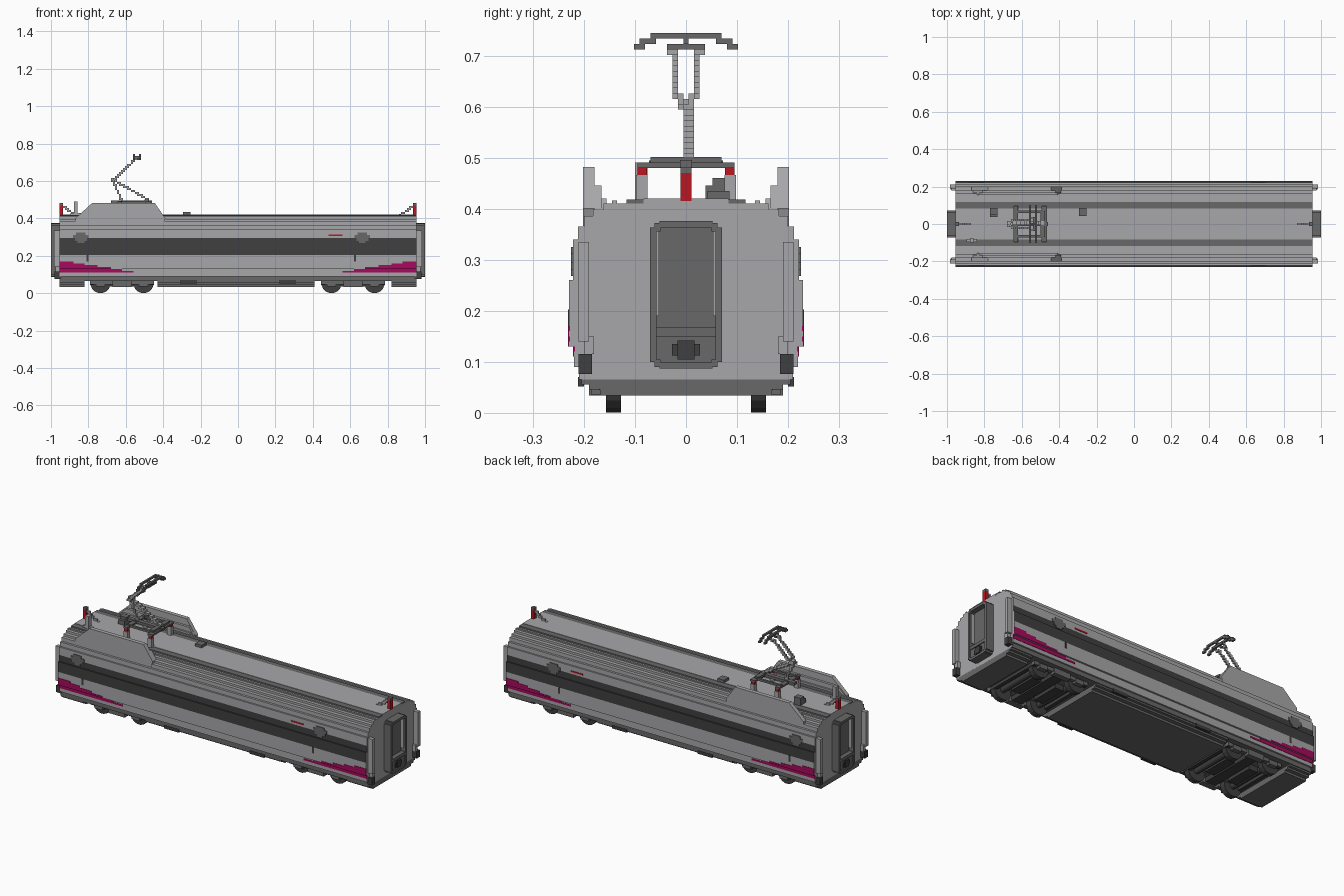
import bpy, bmesh, math
from mathutils import Vector, Matrix

cube = bpy.data.objects.get("Cube")
if cube:
    bpy.data.objects.remove(cube, do_unlink=True)


def material(name, col):
    m = bpy.data.materials.new(name)
    m.use_nodes = True
    m.diffuse_color = (*col, 1)
    bsdf = next(n for n in m.node_tree.nodes if n.type == 'BSDF_PRINCIPLED')
    bsdf.inputs["Base Color"].default_value = (*col, 1)
    bsdf.inputs["Roughness"].default_value = 0.7
    return m


LIGHT = material("light grey", (0.39, 0.39, 0.40))
DARK = material("dark grey", (0.14, 0.14, 0.14))
COAL = material("charcoal", (0.05, 0.05, 0.05))
PINK = material("magenta", (0.38, 0.003, 0.11))
RED = material("red", (0.50, 0.008, 0.015))
V = 0.0107  # block size of the stepped details


def finish(name, bm, *mats):
    bmesh.ops.recalc_face_normals(bm, faces=bm.faces)
    me = bpy.data.meshes.new(name)
    bm.to_mesh(me)
    bm.free()
    for m in mats:
        me.materials.append(m)
    ob = bpy.data.objects.new(name, me)
    bpy.context.collection.objects.link(ob)
    return ob


def add_box(bm, x0, x1, y0, y1, z0, z1):
    mat = Matrix.Translation(((x0 + x1) / 2, (y0 + y1) / 2, (z0 + z1) / 2))
    mat = mat @ Matrix.Diagonal((abs(x1 - x0), abs(y1 - y0), abs(z1 - z0), 1))
    bmesh.ops.create_cube(bm, size=1, matrix=mat)


def boxes(name, mat, items, mx=False, my=False):
    """One object of boxes, mirrored across x and/or y on request."""
    bm = bmesh.new()
    for x0, x1, y0, y1, z0, z1 in items:
        for sx in ((1, -1) if mx else (1,)):
            for sy in ((1, -1) if my else (1,)):
                add_box(bm, sx * x0, sx * x1, sy * y0, sy * y1, z0, z1)
    return finish(name, bm, mat)


def extrude(bm, pts, offset):
    """Closed prism from a list of 3D points."""
    face = bm.faces.new([bm.verts.new(p) for p in pts])
    res = bmesh.ops.extrude_face_region(bm, geom=[face], use_keep_orig=True)
    verts = [g for g in res["geom"] if isinstance(g, bmesh.types.BMVert)]
    bmesh.ops.translate(bm, verts=verts, vec=offset)


def block_line(name, mat, lines):
    """Stepped bars made of small blocks along straight lines."""
    cells = set()
    for a, b in lines:
        a, b = Vector(a), Vector(b)
        n = max(1, math.ceil((b - a).length / (V * 0.6)))
        for i in range(n + 1):
            p = a.lerp(b, i / n)
            cells.add(tuple(round(c / V) for c in p))
    bm = bmesh.new()
    for c in sorted(cells):
        add_box(bm, *[v for k in c for v in ((k - .5) * V, (k + .5) * V)])
    return finish(name, bm, mat)


# Body shell: stepped cross-section, (top height, half width) per layer
LAYERS = [(0.09, 0.21), (0.13, 0.219), (0.203, 0.229), (0.26, 0.229), (0.295, 0.221),
          (0.34, 0.221), (0.365, 0.212), (0.386, 0.20), (0.398, 0.182), (0.41, 0.162)]


def half_width(z):
    return next(w for top, w in LAYERS if z < top)


side, z = [], 0.065
for top, w in LAYERS:
    side += [(w, z), (w, top)]
    z = top
section = side + [(-y, h) for y, h in reversed(side)]
L = 0.955
bm = bmesh.new()
extrude(bm, [(-L, y, h) for y, h in section], (2 * L, 0, 0))
bm.normal_update()
for f in bm.faces:
    c = f.calc_center_median()
    if abs(f.normal.x) < 0.5:
        if 0.203 < c.z < 0.295 and abs(c.y) > 0.2:
            f.material_index = 1      # window band
        elif c.z < 0.09:
            f.material_index = 2      # sill and floor
finish("body_shell", bm, LIGHT, COAL, DARK)

# Underframe: deep centre box and end blocks, stepped inwards at the bottom
under = []
for x0, x1 in ((-0.43, 0.41), (-L, -0.82), (0.82, L)):
    for w, z0, z1 in ((0.168, 0.034, 0.046), (0.19, 0.046, 0.056), (0.205, 0.056, 0.07)):
        under.append((x0, x1, -w, w, z0, z1))
boxes("underframe", DARK, under)
boxes("underframe_vents", COAL, [(0.22, 0.31, 0.2, 0.212, 0.052, 0.07)], mx=True, my=True)

# Bogies: frame, crossbeams, motors, axles and wheels
for name, cx in (("left", 0.615), ("right", -0.62)):
    boxes(name + "_bogie_frame", DARK, [
        (cx - 0.17, cx + 0.17, 0.16, 0.18, 0.046, 0.066),
        (cx - 0.05, cx + 0.05, 0.16, 0.19, 0.034, 0.07),
        (cx - 0.14, cx - 0.09, 0.16, 0.185, 0.035, 0.06),
        (cx + 0.09, cx + 0.14, 0.16, 0.185, 0.035, 0.06)], my=True)
    boxes(name + "_bogie_beams", COAL, [
        (cx - 0.17, cx - 0.15, -0.17, 0.17, 0.045, 0.062),
        (cx + 0.15, cx + 0.17, -0.17, 0.17, 0.045, 0.062),
        (cx - 0.03, cx + 0.03, -0.17, 0.17, 0.04, 0.066),
        (cx - 0.10, cx - 0.045, -0.08, 0.08, 0.035, 0.066),
        (cx + 0.045, cx + 0.10, -0.08, 0.08, 0.035, 0.066)])
    bm = bmesh.new()
    for dx in (-0.115, 0.115):
        for y, r, depth in ((-0.142, 0.054, 0.03), (0.142, 0.054, 0.03), (0, 0.016, 0.28)):
            mat = Matrix.Translation((cx + dx, y, 0.054)) @ Matrix.Rotation(math.pi / 2, 4, 'X')
            bmesh.ops.create_cone(bm, cap_ends=True, segments=16, radius1=r, radius2=r,
                                  depth=depth, matrix=mat @ Matrix.Rotation(math.pi / 16, 4, 'Z'))
    finish(name + "_bogie_wheels", bm, COAL)

# Magenta flashes: stacked strips, shorter towards the top
flash = []
for i, start in enumerate((0.56, 0.62, 0.68, 0.75, 0.82, 0.88)):
    z0 = 0.11 + i * 0.01
    w = half_width(z0 + 0.005)
    flash.append((start, L, w - 0.002, w + 0.002, z0, z0 + 0.01))
boxes("magenta_flashes", PINK, flash, mx=True, my=True)

# Side emblems, small vertical marks and red marking
bm = bmesh.new()
for cx in (-0.84, 0.665):
    for sy in (1, -1):
        for hw, z0, z1 in ((0.018, 0.268, 0.28), (0.032, 0.28, 0.295),
                           (0.042, 0.295, 0.312), (0.025, 0.312, 0.325)):
            add_box(bm, cx - hw, cx + hw, sy * 0.219, sy * 0.225, z0, z1)
finish("side_emblems", bm, DARK)
boxes("side_marks", COAL, [(x, x + 0.012, 0.228, 0.231, 0.17, 0.203) for x in (-0.81, 0.62)], my=True)
boxes("red_markings", RED, [(0.485, 0.56, 0.22, 0.223, 0.306, 0.314)], my=True)

# Gangways: stepped frame, recessed door, light edge strips, coupler
boxes("gangway_frames", DARK, [
    (L, 1.0, 0.058, 0.071, 0.10, 0.363),
    (L, 1.0, 0.05, 0.062, 0.09, 0.105),
    (L, 1.0, 0.05, 0.062, 0.355, 0.372)], mx=True, my=True)
boxes("gangway_doors", DARK, [
    (L, 0.972, -0.06, 0.06, 0.10, 0.365),
    (L, 1.0, -0.052, 0.052, 0.362, 0.376),
    (L, 1.0, -0.052, 0.052, 0.087, 0.10),
    (L, 0.992, -0.06, 0.06, 0.10, 0.15),
    (L, 0.997, -0.06, 0.06, 0.15, 0.167)], mx=True)
boxes("gangway_edge_strips", LIGHT, [(0.97, 0.99, 0.053, 0.0585, 0.19, 0.357)], mx=True, my=True)
boxes("couplers", COAL, [
    (0.98, 1.0, -0.017, 0.017, 0.105, 0.142),
    (0.98, 0.997, -0.027, 0.027, 0.112, 0.135)], mx=True)

# Corner fairings and end lamps
boxes("corner_fairings", LIGHT, [
    (L - 0.01, 0.983, 0.19, 0.211, 0.14, 0.335),
    (L - 0.01, 0.975, 0.18, 0.20, 0.115, 0.15)], mx=True, my=True)
boxes("end_lamps", COAL, [(L - 0.01, 0.98, 0.184, 0.211, 0.076, 0.115)], mx=True, my=True)

# Roof: dark walkway strips, raised centre, ribs, equipment boxes
boxes("roof_strips", DARK, [(-L, L, 0.083, 0.117, 0.405, 0.418)], my=True)
boxes("roof_centre", LIGHT, [(-L, L, -0.083, 0.083, 0.405, 0.42)])
boxes("roof_ribs", LIGHT, [(-L, L, 0.135, 0.145, 0.405, 0.416)], my=True)
boxes("roof_boxes", DARK, [
    (-0.295, -0.255, 0.042, 0.085, 0.415, 0.435),
    (-0.77, -0.73, 0.052, 0.085, 0.415, 0.46),
    (-0.77, -0.73, 0.038, 0.06, 0.415, 0.445)])
boxes("roof_post", LIGHT, [(-0.878, -0.857, -0.10, -0.075, 0.415, 0.49),
                           (-0.895, -0.84, -0.095, -0.08, 0.415, 0.43)])

# Red end posts with stepped braces
boxes("end_posts", RED, [(0.936, L, -0.011, 0.011, 0.415, 0.47)], mx=True)
boxes("end_post_caps", DARK, [(0.936, L, -0.011, 0.011, 0.47, 0.482)], mx=True)
block_line("end_post_braces", LIGHT,
           [((s * 0.93, 0, 0.46), (s * 0.87, 0, 0.42)) for s in (1, -1)])

# Fairings either side of the current collector
bm = bmesh.new()
for sy in (1, -1):
    for outline, y0, y1 in (
            ([(-0.87, 0.366), (-0.87, 0.40), (-0.78, 0.482), (-0.445, 0.482),
              (-0.388, 0.40), (-0.40, 0.366)], 0.179, 0.2015),
            ([(-0.86, 0.40), (-0.81, 0.445), (-0.42, 0.445), (-0.39, 0.40)], 0.166, 0.18),
            ([(-0.85, 0.40), (-0.83, 0.42), (-0.41, 0.42), (-0.40, 0.40)], 0.156, 0.167)):
        extrude(bm, [(x, sy * y0, h) for x, h in outline], (0, sy * (y1 - y0), 0))
finish("roof_fairings", bm, LIGHT)

# Collector base on insulators
boxes("collector_insulators", RED, [(x, x + 0.02, 0.076, 0.095, 0.465, 0.48)
                                    for x in (-0.64, -0.49)], my=True)
boxes("collector_supports", LIGHT, [(x - 0.002, x + 0.022, 0.075, 0.098, 0.41, 0.466)
                                    for x in (-0.64, -0.49)], my=True)
boxes("collector_base", DARK, [
    (-0.645, -0.62, -0.095, 0.095, 0.48, 0.49), (-0.495, -0.465, -0.095, 0.095, 0.48, 0.49),
    (-0.68, -0.46, -0.012, 0.012, 0.48, 0.495), (-0.50, -0.475, -0.07, 0.07, 0.488, 0.501),
    (-0.64, -0.48, 0.06, 0.072, 0.482, 0.494), (-0.64, -0.48, -0.072, -0.06, 0.482, 0.494)])

# Collector arms and head
block_line("collector_lower_arm", LIGHT,
           [((-0.485, y, 0.50), (-0.67, y, 0.608)) for y in (-0.005, 0.006)]
           + [((-0.62, 0, 0.49), (-0.668, 0, 0.60))])
block_line("collector_upper_arm", LIGHT,
           [((-0.67, s * 0.014, 0.60), (-0.545, s * 0.028, 0.72)) for s in (1, -1)])
block_line("collector_joint", COAL, [((-0.668, -0.014, 0.606), (-0.668, 0.014, 0.606))])
head = [((-0.555, 0, 0.722), (-0.52, 0, 0.728)),
        ((-0.54, -0.035, 0.716), (-0.54, 0.035, 0.716))]
for x in (-0.56, -0.52):
    head.append(((x, -0.06, 0.735), (x, 0.06, 0.735)))
    for s in (1, -1):
        head.append(((x, s * 0.06, 0.728), (x, s * 0.086, 0.728)))
        head.append(((x, s * 0.086, 0.725), (x, s * 0.097, 0.716)))
block_line("collector_head", DARK, head)
